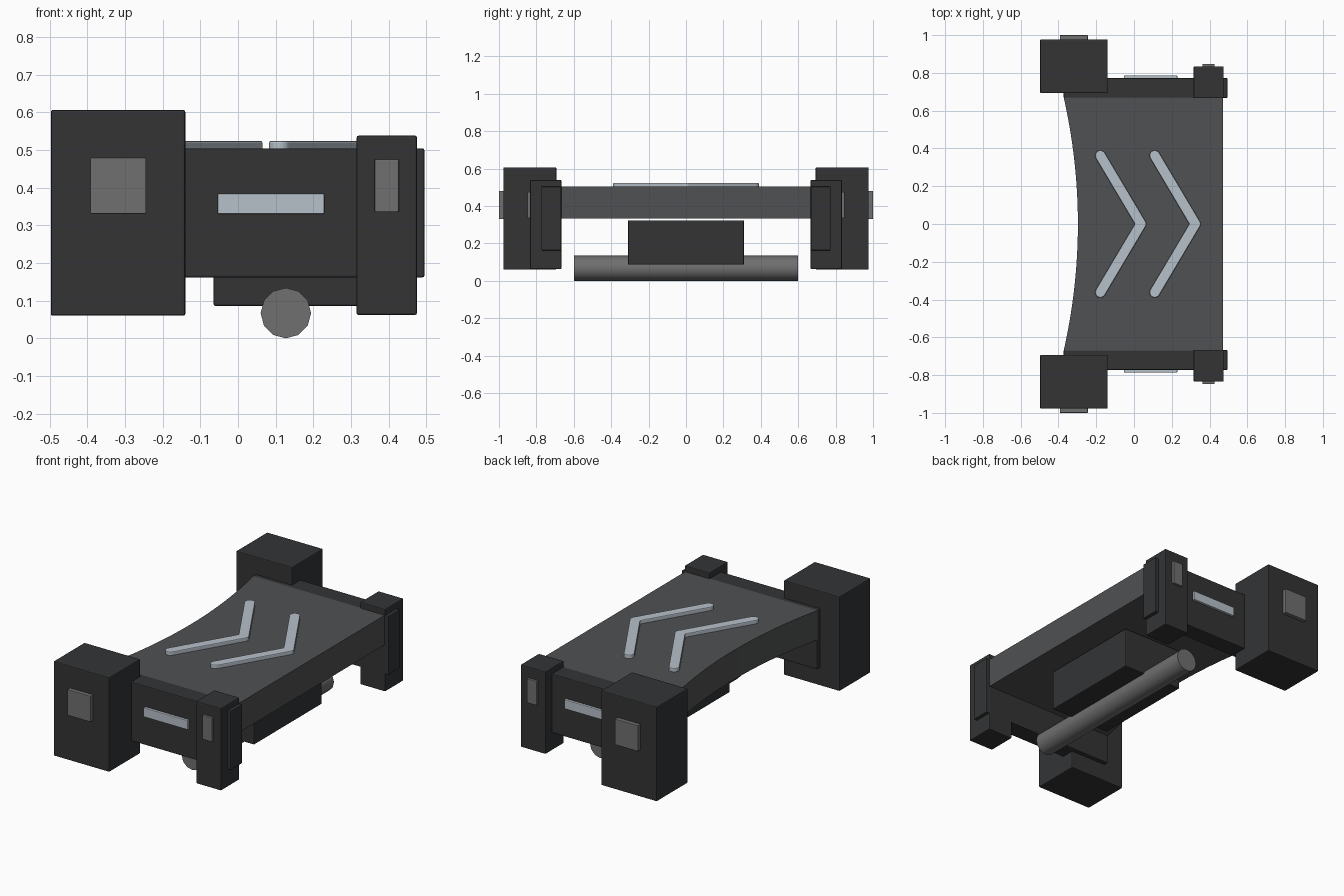
import bpy, bmesh, math

if "Cube" in bpy.data.objects:
    bpy.data.objects.remove(bpy.data.objects["Cube"])


def material(name, rgb):
    m = bpy.data.materials.new(name)
    m.diffuse_color = (*rgb, 1)
    m.use_nodes = True
    m.node_tree.nodes["Principled BSDF"].inputs["Base Color"].default_value = m.diffuse_color
    return m


DARK = material("dark_housing", (0.033, 0.034, 0.036))
DECK = material("deck_grey", (0.08, 0.082, 0.084))
PAD = material("pad_grey", (0.16, 0.16, 0.16))
LIGHT = material("pale_light", (0.47, 0.53, 0.59))


def finish(name, bm, mat, bevel=0.0):
    bmesh.ops.recalc_face_normals(bm, faces=bm.faces)
    me = bpy.data.meshes.new(name)
    bm.to_mesh(me)
    bm.free()
    me.materials.append(mat)
    ob = bpy.data.objects.new(name, me)
    bpy.context.collection.objects.link(ob)
    if bevel:
        b = ob.modifiers.new("edge", 'BEVEL')
        b.width = bevel
        b.segments = 2
        b.limit_method = 'ANGLE'
        b.angle_limit = math.radians(40)
    return ob


def box(name, xs, ys, zs, mat, bevel=0.005, mirror=False):
    bm = bmesh.new()
    bmesh.ops.create_cube(bm, size=1)
    for v in bm.verts:
        for i, (lo, hi) in enumerate((xs, ys, zs)):
            v.co[i] = lo if v.co[i] < 0 else hi
    ob = finish(name, bm, mat, bevel)
    if mirror:
        m = ob.modifiers.new("both_sides", 'MIRROR')
        m.use_axis = (False, True, False)
    return ob


def prism(name, outline, z0, z1, mat, bevel=0.0):
    bm = bmesh.new()
    f = bm.faces.new([bm.verts.new((x, y, z0)) for x, y in outline])
    top = bmesh.ops.extrude_face_region(bm, geom=[f])["geom"]
    for v in top:
        if isinstance(v, bmesh.types.BMVert):
            v.co.z = z1
    return finish(name, bm, mat, bevel)


# Deck with one concave end
N = 24
curve = []
for i in range(N + 1):
    y = 0.67 - 1.34 * i / N
    curve.append((-0.297 - 0.075 * (y / 0.67) ** 2, y))
prism("deck", curve + [(0.472, -0.67), (0.472, 0.67)], 0.333, 0.503, DECK)

# Parts repeated on both sides
box("side_rail", (-0.373, 0.495), (0.667, 0.773), (0.162, 0.504), DARK, mirror=True)
box("large_leg", (-0.497, -0.14), (0.693, 0.977), (0.06, 0.606), DARK, mirror=True)
box("large_leg_pad", (-0.392, -0.244), (0.96, 1.0), (0.33, 0.48), PAD, 0.003, True)
box("small_leg", (0.315, 0.475), (0.666, 0.834), (0.062, 0.538), DARK, mirror=True)
box("small_leg_pad", (0.363, 0.427), (0.82, 0.847), (0.335, 0.475), PAD, 0.003, True)
box("side_light", (-0.054, 0.229), (0.76, 0.787), (0.33, 0.384), LIGHT, 0.003, True)

# Box hanging under the deck
box("under_box", (-0.065, 0.32), (-0.31, 0.31), (0.086, 0.323), DARK)


# Rounded chevron lights on the deck
def chevron(name, x_end, x_tip, y_end, r):
    a = math.atan2(y_end, x_end - x_tip)   # direction of upper arm
    def arc(cx, cy, a0, a1, n):
        return [(cx + r * math.cos(a0 + (a1 - a0) * i / n),
                 cy + r * math.sin(a0 + (a1 - a0) * i / n)) for i in range(n + 1)]
    q = math.pi / 2
    pts = arc(x_tip, 0, q - a, a - q, 6)
    pts = arc(x_tip, 0, -(a - q), a - q, 6)
    pts += arc(x_end, y_end, a - q, a + q, 10)
    pts.append((x_tip - r / math.sin(a), 0))
    pts += arc(x_end, -y_end, -a - q, -a + q, 10)
    clean = []
    for p in pts:
        if not clean or math.dist(p, clean[-1]) > 1e-5:
            clean.append(p)
    ob = prism(name, clean, 0.495, 0.524, LIGHT, 0.005)
    return ob


for i in range(2):
    chevron(f"chevron_{i + 1}", -0.178 + 0.288 * i, 0.037 + 0.288 * i, 0.362, 0.028)

# Roller bar
bpy.ops.mesh.primitive_cylinder_add(vertices=12, radius=0.067, depth=1.2,
                                    location=(0.127, 0, 0.067), rotation=(math.pi / 2, 0, 0))
roller = bpy.context.object
roller.name = "roller"
roller.data.materials.append(PAD)
bpy.ops.object.shade_smooth_by_angle(angle=math.radians(35))
